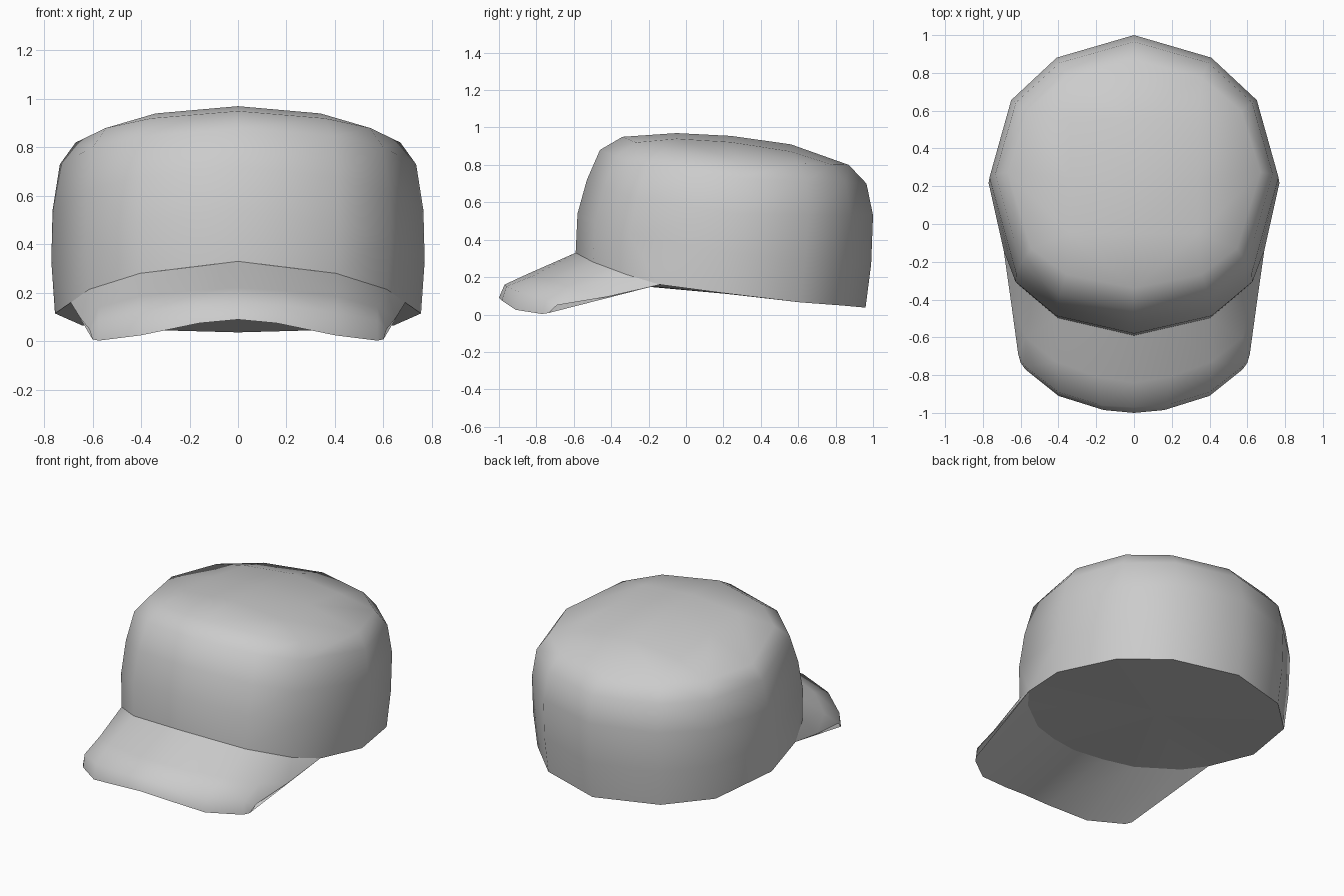
import bpy, bmesh, math

if "Cube" in bpy.data.objects:
    bpy.data.objects.remove(bpy.data.objects["Cube"])


def build(name, faces, angle):
    """Make an object from half-faces (coordinate lists) plus their mirror in x."""
    bm = bmesh.new()
    for sign in (1, -1):
        for face in faces:
            bm.faces.new([bm.verts.new((sign * x, y, z)) for x, y, z in face])
    bmesh.ops.remove_doubles(bm, verts=bm.verts, dist=0.0005)
    bmesh.ops.dissolve_degenerate(bm, edges=bm.edges, dist=0.0005)
    bmesh.ops.recalc_face_normals(bm, faces=bm.faces)
    mesh = bpy.data.meshes.new(name)
    bm.to_mesh(mesh)
    bm.free()
    ob = bpy.data.objects.new(name, mesh)
    bpy.context.collection.objects.link(ob)
    bpy.ops.object.select_all(action='DESELECT')
    ob.select_set(True)
    bpy.context.view_layer.objects.active = ob
    bpy.ops.object.shade_smooth_by_angle(angle=math.radians(angle))
    return ob


def strips(rows):
    """Quads between neighbouring rows of points."""
    return [[a[i], a[i + 1], b[i + 1], b[i]]
            for a, b in zip(rows, rows[1:]) for i in range(len(a) - 1)]


# Half outline of the crown, front to back: width, depth and height fractions
OUTLINE = [(0, 0, 0), (.535, .06, .23), (.815, .175, .54), (1, .508, 1),
           (.85, .775, 1.64), (.535, .922, 1.86), (0, 1, 2)]


def ring(front, back, width, z_front, z_side, z_back):
    points = []
    for u, v, h in OUTLINE:
        if h <= 1:
            z = z_front + (z_side - z_front) * h
        else:
            z = z_side + (z_back - z_side) * (h - 1)
        points.append((u * width, front + (back - front) * v, z))
    return points


# Crown wall: five slanted rings
rings = [ring(-.59, .96, .755, .33, .115, .037),
         ring(-.58, .99, .77, .54, .33, .27),
         ring(-.53, 1.0, .765, .72, .54, .53),
         ring(-.46, .965, .735, .88, .73, .70),
         ring(-.34, .87, .67, .95, .82, .80)]
crown = strips(rings[1:])

# Lowest band, with an extra point where the brim ends
tip = (.69, -.14, .16)
low, nxt = rings[0], rings[1]
crown += strips([low[:3], nxt[:3]]) + strips([low[3:], nxt[3:]])
crown += [[low[2], tip, nxt[2]], [tip, low[3], nxt[3], nxt[2]]]

# Crown top: domed grid with triangular corners
r = rings[-1]
mid = [(0, -.05, .97), (0, .24, .955), (0, .56, .91)]
off = [(.34, -.05, .94), (.34, .24, .922), (.34, .56, .872)]
crown += strips([[r[0]] + mid + [r[6]], [r[1]] + off + [r[5]]])
crown += strips([off, r[2:5]])
crown += [[r[1], r[2], off[0]], [off[2], r[4], r[5]]]

# Crown underside: nearly flat fan, reaching forward under the brim
inner = [(0, -.55, .195), (.19, -.51, .185), (.37, -.44, .17), (.59, -.27, .158)]
centre = (0, .22, .11)
edge = [inner[0], inner[1], inner[2], inner[3], tip] + low[3:]
crown += [[a, b, centre] for a, b in zip(edge, edge[1:])]
build("crown", crown, 50)

# Brim top: columns from the crown edge out to the rolled-down lip
brim = [
    [low[0], (0, -.84, .22), (0, -.97, .16), (0, -1, .09)],
    [(.202, -.543, .305), (.19, -.81, .21), (.17, -.96, .15), (.16, -.985, .075)],
    [low[1], (.41, -.73, .185), (.4, -.89, .12), (.4, -.91, .025)],
    [low[2], (.575, -.6, .14), (.575, -.755, .085), (.575, -.77, .003)],
    [tip, (.65, -.42, .095), (.613, -.69, .05), (.6, -.735, .008)],
]
# Brim underside: straight from the lip back to the crown underside
under = [[c[3], p] for c, p in zip(brim, inner + [tip])]
build("brim", strips(brim) + strips(under), 65)
